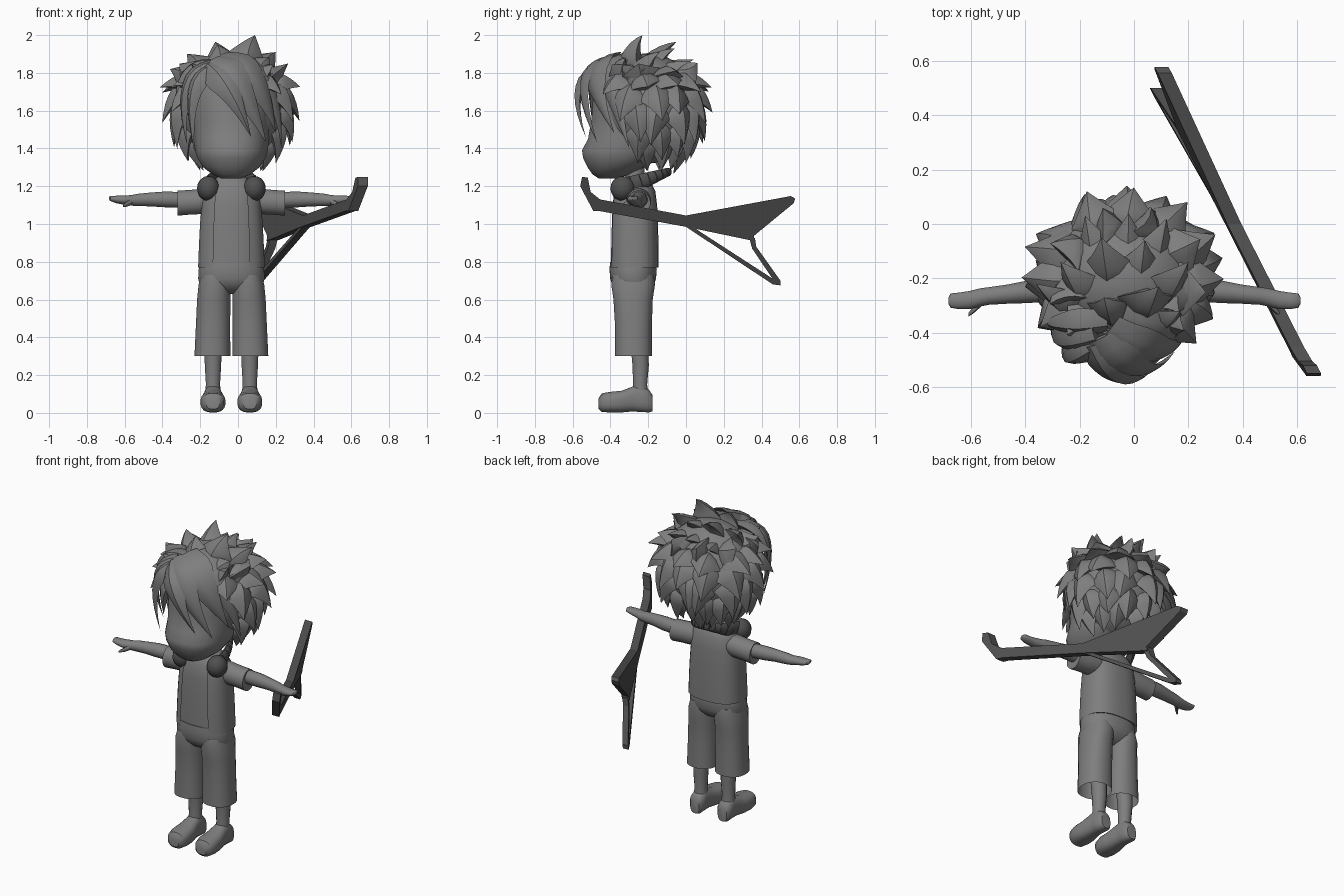
import bpy, bmesh, math, random
from mathutils import Vector as V

if "Cube" in bpy.data.objects:
    bpy.data.objects.remove(bpy.data.objects["Cube"])

random.seed(4)
CX = -0.035                      # body centre line
X, Y, Z = V((1, 0, 0)), V((0, 1, 0)), V((0, 0, 1))


def material(name, value):
    m = bpy.data.materials.new(name)
    m.diffuse_color = (value, value, value, 1)
    m.use_nodes = True
    m.node_tree.nodes["Principled BSDF"].inputs["Base Color"].default_value = m.diffuse_color
    return m


GREY = material("mid_grey", 0.21)
DARK = material("dark_grey", 0.08)


def finish(name, bm, mat, angle=40):
    bmesh.ops.recalc_face_normals(bm, faces=bm.faces)
    me = bpy.data.meshes.new(name)
    bm.to_mesh(me)
    bm.free()
    ob = bpy.data.objects.new(name, me)
    bpy.context.collection.objects.link(ob)
    me.materials.append(mat)
    bpy.ops.object.select_all(action='DESELECT')
    bpy.context.view_layer.objects.active = ob
    ob.select_set(True)
    bpy.ops.object.shade_smooth_by_angle(angle=math.radians(angle))
    return ob


def add_loft(bm, rings, u=X, v=Y, n=20, power=2.0, caps=(True, True)):
    """Skin rings of (x, y, z, radius_u, radius_v)."""
    loops = []
    for x, y, z, ru, rv in rings:
        loop = []
        for i in range(n):
            a = 2 * math.pi * (i + 0.5) / n
            c, s = math.cos(a), math.sin(a)
            c = math.copysign(abs(c) ** (2 / power), c)
            s = math.copysign(abs(s) ** (2 / power), s)
            loop.append(bm.verts.new(V((x, y, z)) + u * ru * c + v * rv * s))
        loops.append(loop)
    for a, b in zip(loops, loops[1:]):
        for i in range(n):
            j = (i + 1) % n
            bm.faces.new((a[i], a[j], b[j], b[i]))
    for cap, loop in zip(caps, (loops[0], loops[-1])):
        if cap:
            bm.faces.new(loop)


def loft(name, rings, mat=GREY, **kw):
    bm = bmesh.new()
    add_loft(bm, rings, **kw)
    return finish(name, bm, mat)


def add_lock(bm, p0, p1, p2, width, thick, centre, steps=6):
    """Flattened tapering lock of hair along a quadratic curve."""
    p0, p1, p2 = V(p0), V(p1), V(p2)
    loops = []
    for k in range(steps):
        t = k / steps
        p = p0 * (1 - t) ** 2 + p1 * 2 * t * (1 - t) + p2 * t * t
        d = ((p1 - p0) * (1 - t) + (p2 - p1) * t).normalized()
        side = d.cross(p - centre)
        if side.length < 0.02:
            side = d.cross(X)
        side.normalize()
        up = side.cross(d).normalized()
        f = (0.75 + 0.9 * t) if t < 0.28 else (1 - t) / 0.72
        w, h = width * f, thick * f
        loops.append([bm.verts.new(p + side * a * w + up * b * h) for a, b in
                      ((1, -.3), (.5, .6), (0, 1), (-.5, .6), (-1, -.3), (0, -.8))])
    tip = bm.verts.new(p2)
    for a, b in zip(loops, loops[1:]):
        for i in range(6):
            j = (i + 1) % 6
            bm.faces.new((a[i], a[j], b[j], b[i]))
    for i in range(6):
        bm.faces.new((loops[-1][i], loops[-1][(i + 1) % 6], tip))
    bm.faces.new(loops[0])


# Shoes, shins and trouser legs
for s, side in ((-1, "left"), (1, "right")):
    x = CX + s * 0.0975
    loft(side + "_shoe", [(x, y, z, rx, rz) for y, z, rx, rz in (
        (-.462, .05, .035, .03), (-.445, .054, .055, .05), (-.40, .057, .066, .055),
        (-.34, .06, .062, .058), (-.285, .073, .05, .066), (-.24, .078, .046, .074),
        (-.195, .062, .046, .06), (-.178, .052, .032, .044))], u=X, v=Z, n=20, power=2.6)
    loft(side + "_shin", [(x, y, z, r, r) for y, z, r in (
        (-.24, .08, .046), (-.243, .15, .038), (-.24, .25, .044), (-.25, .42, .05))], n=16)
    loft(side + "_trouser_leg", [(x + s * dx, y, z, rx, ry) for dx, y, z, rx, ry in (
        (.003, -.278, .30, .096, .099), (0, -.278, .45, .092, .098),
        (-.004, -.28, .60, .089, .105), (-.009, -.28, .68, .086, .117),
        (-.014, -.28, .73, .078, .11))], power=2.3, caps=(False, True))

# Trouser hips
loft("trouser_hips", [(CX, -.28, z, rx, ry) for z, rx, ry in (
    (.63, .05, .05), (.65, .12, .085), (.68, .168, .112), (.71, .177, .122), (.76, .174, .126),
    (.80, .168, .122))], n=28, power=2.3)

# Shirt, and an open waistcoat over it
TORSO = ((.775, .168, .122), (.9, .163, .121), (1.0, .158, .118), (1.1, .15, .114),
         (1.18, .14, .104), (1.22, .115, .085), (1.25, .07, .062))
loft("shirt", [(CX, -.275, z, rx, ry) for z, rx, ry in TORSO], n=32, power=2.5)
bm = bmesh.new()
add_loft(bm, [(CX, -.275, z - .006, rx + .009, ry + .009) for z, rx, ry in TORSO],
         n=32, power=2.5, caps=(False, False))
bmesh.ops.delete(bm, geom=[f for f in bm.faces if f.calc_center_median().y < -.3
                           and abs(f.calc_center_median().x - CX) < .085], context='FACES')
finish("waistcoat", bm, GREY)

# Sleeves, arms, hands and thumbs
for s, side in ((-1, "left"), (1, "right")):
    loft(side + "_sleeve", [(CX + s * x, -.25, z, ry, rz) for x, z, ry, rz in (
        (.09, 1.13, .06, .06), (.15, 1.12, .066, .068), (.22, 1.115, .062, .066),
        (.285, 1.11, .062, .067), (.285, 1.115, .045, .045))], u=Y, v=Z)
    loft(side + "_arm", [(CX + s * x, y, z, ry, rz) for x, y, z, ry, rz in (
        (.25, -.243, 1.128, .042, .043), (.36, -.25, 1.13, .042, .042),
        (.43, -.258, 1.13, .036, .037), (.50, -.265, 1.127, .033, .033),
        (.53, -.27, 1.125, .034, .028), (.57, -.28, 1.127, .034, .025),
        (.61, -.283, 1.13, .031, .02), (.64, -.282, 1.135, .027, .014),
        (.648, -.282, 1.137, .012, .007))], u=Y, v=Z, n=16)
    loft(side + "_thumb", [(CX + s * x, y, z, r, r) for x, y, z, r in (
        (.525, -.285, 1.12, .018), (.555, -.315, 1.105, .014), (.575, -.335, 1.097, .007))],
        u=Y, v=Z, n=10)

# Neck and face
loft("neck", [(CX, -.27, z, .052, .052) for z in (1.2, 1.42)], n=16)
loft("head", [(CX, (a + b) / 2, z, w, (b - a) / 2) for z, a, b, w in (
    (1.24, -.46, -.37, .05), (1.262, -.495, -.30, .10), (1.30, -.522, -.22, .15),
    (1.35, -.546, -.13, .182), (1.39, -.552, -.08, .194), (1.45, -.52, -.05, .2),
    (1.55, -.502, -.02, .212), (1.65, -.495, -.02, .215), (1.74, -.47, -.05, .2),
    (1.81, -.42, -.1, .15))], n=28, power=2.2)

# Headphones resting on the neck
for s, side in ((-1, "left"), (1, "right")):
    bm = bmesh.new()
    bmesh.ops.create_uvsphere(bm, u_segments=16, v_segments=10, radius=1)
    bmesh.ops.scale(bm, vec=(.06, .065, .066), verts=bm.verts)
    bmesh.ops.translate(bm, vec=(CX + s * .122, -.335, 1.188), verts=bm.verts)
    finish(side + "_ear_cup", bm, DARK)
bm = bmesh.new()
arc = []
for k in range(17):
    a = math.pi * k / 16
    q = math.sin(a)
    arc.append((CX + .125 * math.cos(a), -.33 + .235 * q, 1.19 + .085 * q, .02, .055 - .032 * q))
for p, q in zip(arc, arc[1:]):
    d = (V(q[:3]) - V(p[:3])).normalized()
    w = d.cross(Z).normalized()
    add_loft(bm, [p, q], u=w, v=w.cross(d), n=10)
finish("headphone_band", bm, DARK)

# Hair cap
HC = V((CX, -.2, 1.62))


def scalp(az, el, k=1.0):
    a, e = math.radians(az), math.radians(el)
    rz = .27 if el > 0 else .33
    return HC + V((.29 * math.sin(a) * math.cos(e), .26 * math.cos(a) * math.cos(e),
                   rz * math.sin(e))) * k


bm = bmesh.new()
bmesh.ops.create_uvsphere(bm, u_segments=24, v_segments=16, radius=1)
for v in bm.verts:
    v.co = HC + V((v.co.x * .29, v.co.y * .26, v.co.z * (.285 if v.co.z > 0 else .3)))
finish("hair_cap", bm, GREY)

# Rows of overlapping spikes round the sides and back
bm = bmesh.new()
# root elevation, tip elevation, count, azimuth limit, tip reach, half width, bulge
for root, tip, n, lim, reach, w, bulge in (
        (-38, -62, 7, 95, 1.2, .075, 1.02), (-20, -46, 9, 102, 1.26, .085, 1.07),
        (2, -29, 9, 108, 1.3, .1, 1.1), (22, -8, 9, 114, 1.35, .11, 1.11),
        (34, 14, 9, 128, 1.38, .11, 1.11), (40, 36, 8, 140, 1.38, .11, 1.1)):
    for i in range(n):
        az = -lim + 2 * lim * i / (n - 1) + random.uniform(-5, 5)
        bend = random.uniform(-8, 8)
        add_lock(bm, scalp(az, root, .82), scalp(az + bend / 2, root * .65 + tip * .35, bulge),
                 scalp(az + bend, tip + random.uniform(-4, 4), reach * random.uniform(.95, 1.0)),
                 w, .06, HC)
# Large crown spikes swept up and back
for tip in ((.09, -.23, 2.0), (-.12, -.05, 1.965), (.2, -.14, 1.91), (.25, -.22, 1.82),
            (-.36, -.22, 1.82), (-.27, -.14, 1.9), (-.02, .04, 1.87), (.12, .02, 1.86),
            (-.18, .03, 1.84), (.04, -.06, 1.93), (-.11, -.27, 1.95), (.17, -.32, 1.88)):
    t = V(tip)
    root = HC + (t - HC) * .45 + V((0, -.07, 0))
    add_lock(bm, root, (root + t) / 2 + V((0, -.04, .035)), t, .115, .07, HC)
finish("hair_spikes", bm, GREY, 35)

# Swept fringe and side locks
bm = bmesh.new()
for p0, p1, p2, w in (
        ((-.13, -.42, 1.85), (.00, -.63, 1.81), (.15, -.47, 1.43), .11),
        ((-.15, -.44, 1.83), (-.05, -.645, 1.76), (.07, -.53, 1.46), .085),
        ((-.10, -.40, 1.86), (.12, -.56, 1.84), (.20, -.38, 1.48), .12),
        ((-.05, -.36, 1.87), (.22, -.45, 1.84), (.23, -.30, 1.40), .10),
        ((-.14, -.44, 1.82), (-.29, -.53, 1.76), (-.23, -.46, 1.38), .06),
        ((-.14, -.41, 1.84), (-.34, -.46, 1.78), (-.27, -.37, 1.42), .075),
        ((-.10, -.36, 1.84), (-.30, -.38, 1.86), (-.33, -.36, 1.68), .065)):
    add_lock(bm, p0, p1, p2, w, .035, HC, steps=9)
finish("hair_fringe", bm, GREY, 35)


# Winged instrument: upright slabs on one slanted plane, outlined in (y, z)
def slab(name, outline, half=.026):
    bm = bmesh.new()
    sides = [[bm.verts.new((.1 + (.57 - y) * .485 + (z - 1.1) * .13 + h, y, z))
              for y, z in outline] for h in (-half, half)]
    for loop in sides:
        bm.faces.new(loop)
    n = len(outline)
    for i in range(n):
        j = (i + 1) % n
        bm.faces.new((sides[0][i], sides[0][j], sides[1][j], sides[1][i]))
    finish(name, bm, DARK, 20)


slab("instrument_head", ((-.55, 1.25), (-.52, 1.245), (-.505, 1.17), (-.455, 1.13),
                         (-.455, 1.068), (-.49, 1.068), (-.56, 1.20)))
slab("instrument_neck", ((-.455, 1.13), (.0, 1.045), (.36, .975), (.36, .91), (.0, .985), (-.455, 1.068)))
slab("upper_wing", ((.0, 1.045), (.555, 1.148), (.578, 1.135), (.57, 1.11), (.375, .95), (.34, .92)))
slab("lower_wing_rail", ((.0, .985), (.05, .975), (.475, .70), (.5, .675), (.46, .68)), .02)
slab("lower_wing_brace", ((.335, .925), (.365, .925), (.372, .88), (.5, .70), (.5, .675),
                          (.475, .685), (.35, .87)), .02)
